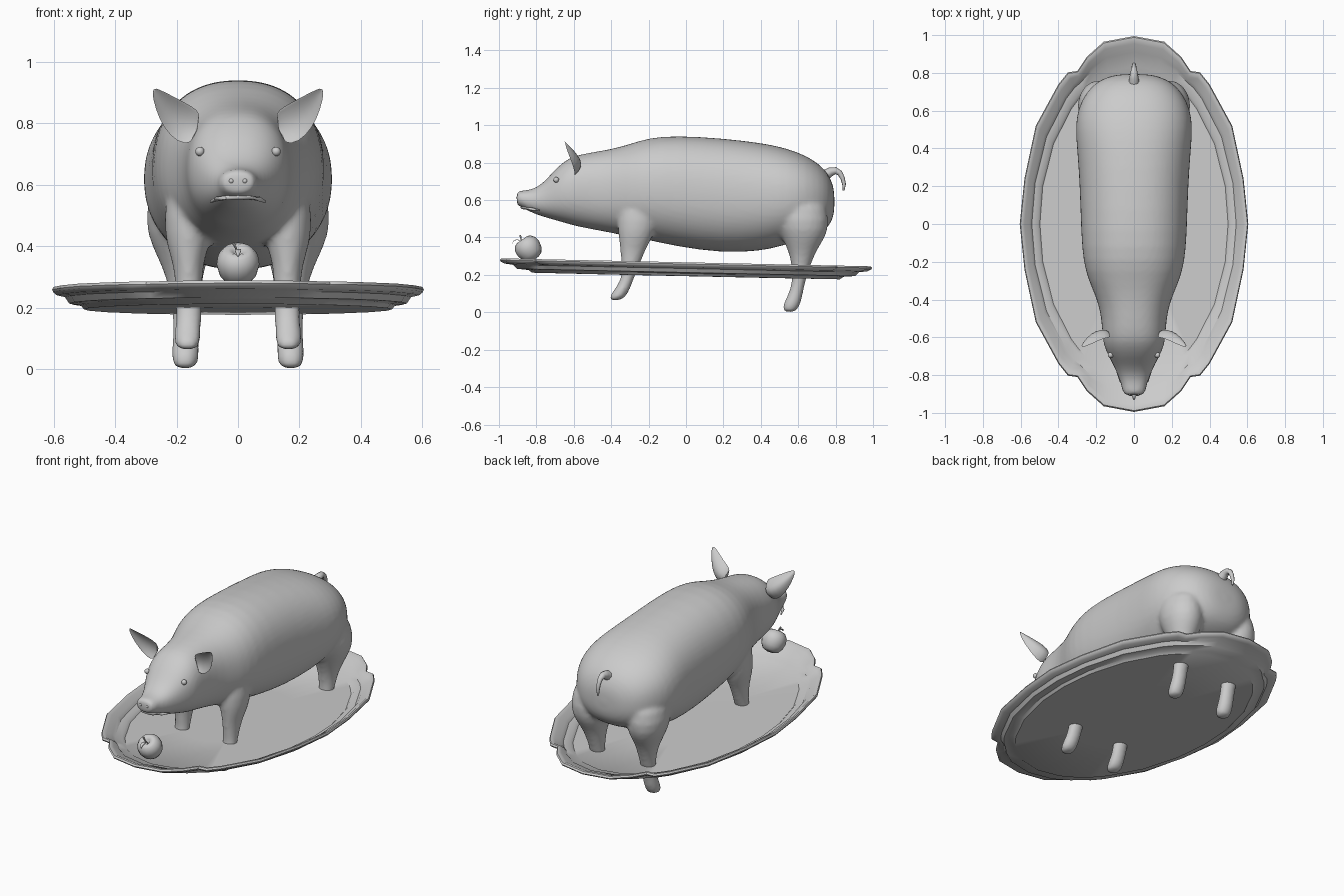
import bpy, bmesh, math
from mathutils import Vector

if "Cube" in bpy.data.objects:
    bpy.data.objects.remove(bpy.data.objects["Cube"])

grey = bpy.data.materials.new("plain grey")
grey.diffuse_color = (0.6, 0.6, 0.6, 1)
grey.use_nodes = True
grey.node_tree.nodes["Principled BSDF"].inputs["Base Color"].default_value = grey.diffuse_color


def finish(name, bm, angle=50):
    bmesh.ops.recalc_face_normals(bm, faces=bm.faces)
    me = bpy.data.meshes.new(name)
    bm.to_mesh(me)
    bm.free()
    ob = bpy.data.objects.new(name, me)
    bpy.context.collection.objects.link(ob)
    me.materials.append(grey)
    bpy.ops.object.select_all(action='DESELECT')
    ob.select_set(True)
    bpy.context.view_layer.objects.active = ob
    bpy.ops.object.shade_smooth_by_angle(angle=math.radians(angle))
    return ob


def loft(bm, rings, caps=True):
    """Skin a list of equal-length point rings."""
    vr = [[bm.verts.new(p) for p in r] for r in rings]
    n = len(vr[0])
    for a, b in zip(vr, vr[1:]):
        for i in range(n):
            bm.faces.new((a[i], a[(i + 1) % n], b[(i + 1) % n], b[i]))
    if caps:
        bm.faces.new(vr[0][::-1])
        bm.faces.new(vr[-1])


def sgnpow(v, e):
    return math.copysign(abs(v) ** e, v)


def body_ring(y, top, bot, w, n=28, e=0.88):
    c, h = (top + bot) / 2, (top - bot) / 2
    return [Vector((w * sgnpow(math.cos(t), e), y, c + h * sgnpow(math.sin(t), e)))
            for t in (2 * math.pi * i / n for i in range(n))]


def leg_ring(z, x, y, rx, ry, tilt, side, n=16):
    return [Vector((side * (x + rx * math.cos(t)), y + ry * math.sin(t), z + tilt * math.sin(t)))
            for t in (2 * math.pi * i / n for i in range(n))]


def tube(bm, pts, radii, n=8):
    pts = [Vector(p) for p in pts]
    rings = []
    for i, p in enumerate(pts):
        d = (pts[min(i + 1, len(pts) - 1)] - pts[max(i - 1, 0)]).normalized()
        ref = Vector((1, 0, 0)) if abs(d.x) < 0.8 else Vector((0, 0, 1))
        u = d.cross(ref).normalized()
        v = d.cross(u)
        rings.append([p + radii[i] * (u * math.cos(2 * math.pi * k / n) + v * math.sin(2 * math.pi * k / n))
                      for k in range(n)])
    loft(bm, rings)


# Pig body: sections (y, top, bottom, half width) from snout to rump
sections = [
    (-.905, .632, .585, .035), (-.903, .645, .572, .055), (-.88, .652, .562, .062),
    (-.85, .652, .545, .068), (-.80, .665, .522, .086), (-.75, .705, .507, .108),
    (-.70, .765, .492, .135), (-.65, .808, .478, .158), (-.60, .838, .462, .168),
    (-.50, .857, .442, .172), (-.40, .873, .424, .195), (-.30, .90, .402, .242),
    (-.20, .935, .385, .27), (-.05, .947, .35, .282), (.20, .932, .314, .288),
    (.40, .907, .326, .303), (.50, .888, .35, .312), (.60, .857, .38, .302),
    (.68, .817, .405, .265), (.74, .768, .435, .215), (.775, .715, .475, .155),
    (.795, .65, .53, .08)]
bm = bmesh.new()
loft(bm, [body_ring(*s) for s in sections])

# Legs: sections (z, x, y, x radius, y radius, tilt)
front = [(.62, .15, -.25, .08, .11, 0), (.48, .16, -.26, .085, .11, 0), (.40, .163, -.27, .07, .092, 0),
         (.34, .162, -.283, .05, .07, 0), (.27, .16, -.294, .044, .054, 0), (.20, .16, -.306, .043, .034, 0),
         (.14, .162, -.33, .043, .038, 0), (.105, .164, -.355, .045, .05, .008), (.075, .165, -.368, .042, .046, .008),
         (.063, .165, -.37, .024, .026, .004)]
hind = [(.64, .18, .60, .10, .14, 0), (.48, .19, .625, .12, .148, 0), (.40, .182, .63, .10, .118, 0),
        (.34, .178, .622, .074, .082, 0), (.27, .172, .618, .054, .056, 0), (.18, .17, .606, .044, .035, 0),
        (.10, .17, .588, .043, .038, 0), (.05, .172, .567, .047, .05, .008), (.015, .172, .558, .043, .043, .006),
        (.0, .172, .558, .025, .025, 0)]
for side in (-1, 1):
    for leg in (front, hind):
        loft(bm, [leg_ring(*s, side) for s in leg])
pig = finish("pig_body", bm)
sub = pig.modifiers.new("round", 'SUBSURF')
sub.levels = sub.render_levels = 1
rem = pig.modifiers.new("fuse", 'REMESH')
rem.mode = 'VOXEL'
rem.voxel_size = 0.012
rem.use_smooth_shade = True
sm = pig.modifiers.new("soften", 'SMOOTH')
sm.factor = 0.5
sm.iterations = 6

# Ears: cupped leaf, rows from root to tip (lower edge, upper edge)
ear_rows = [((.145, -.60, .725), (.115, -.60, .835)), ((.20, -.595, .735), (.15, -.605, .858)),
            ((.243, -.605, .782), (.20, -.625, .884)), ((.270, -.63, .845), (.242, -.645, .905)),
            ((.281, -.648, .905), (.272, -.652, .917))]
for side, name in ((-1, "left_ear"), (1, "right_ear")):
    bm = bmesh.new()
    rings = []
    for lo, hi in ear_rows:
        lo, hi = Vector(lo), Vector(hi)
        wide = (hi - lo).length
        ring = []
        for k in range(12):
            t = 2 * math.pi * k / 12
            u = 0.5 - 0.5 * math.cos(t)
            p = lo.lerp(hi, u)
            back = math.sin(math.pi * u) * wide
            p.y += back * (0.36 if math.sin(t) > 0 else 0.16)   # outer and inner skins
            p.x *= side
            ring.append(p)
        rings.append(ring)
    loft(bm, rings)
    ear = finish(name, bm, 80)
    s = ear.modifiers.new("round", 'SUBSURF')
    s.levels = s.render_levels = 1

# Eyes, nostrils
for side, tag in ((-1, "left"), (1, "right")):
    for part, loc, r in (("eye", (.124, -.694, .708), .015), ("nostril", (.022, -.899, .612), .009)):
        bm = bmesh.new()
        bmesh.ops.create_uvsphere(bm, u_segments=12, v_segments=8, radius=r)
        bmesh.ops.translate(bm, verts=bm.verts, vec=(side * loc[0], loc[1], loc[2]))
        finish(tag + "_" + part, bm)

# Mouth line
bm = bmesh.new()
tube(bm, [(-.088, -.785, .545), (-.07, -.83, .553), (-.035, -.868, .558), (0, -.877, .56),
          (.035, -.868, .558), (.07, -.83, .553), (.088, -.785, .545)],
     [.004, .008, .008, .008, .008, .008, .004])
finish("mouth", bm)

# Curled tail
bm = bmesh.new()
tube(bm, [(0, .74, .73), (0, .775, .752), (0, .80, .757), (0, .822, .745), (0, .837, .718),
          (0, .845, .685), (0, .843, .652)], [.03, .024, .019, .015, .012, .010, .005])
finish("tail", bm, 80)

# Scalloped platter: one quadrant of the outline, mirrored
quad = [(.605, 0), (.58, .24), (.52, .52), (.40, .74), (.35, .803), (.30, .81), (.25, .885), (.16, .965), (0, .995)]
half = quad + [(-x, y) for x, y in quad[-2::-1]]
outline = half + [(x, -y) for x, y in half[-2:0:-1]]


def plate_ring(s, z, scallop):
    ring = []
    for x, y in outline:
        t = math.atan2(y / .995, x / .605)
        ex, ey = .60 * math.cos(t), .985 * math.sin(t)
        px, py = s * (ex + (x - ex) * scallop), s * (ey + (y - ey) * scallop)
        ring.append(Vector((px, py, z - .0215 * py)))   # the platter leans slightly
    return ring


bm = bmesh.new()
loft(bm, [plate_ring(*r) for r in [
    (.40, .193, 0), (.835, .194, 0), (.855, .208, 0), (.915, .213, .2), (.935, .234, .5), (.975, .24, 1),
    (.995, .25, 1), (1, .258, 1), (.993, .267, 1), (.975, .266, 1), (.96, .257, .9), (.92, .243, .4),
    (.90, .225, .2), (.85, .219, 0), (.83, .205, 0), (.40, .204, 0)]])
finish("platter", bm, 40)

# Apple: spun profile, dimple turned towards the front
C, tilt = Vector((0, -.84, .337)), math.radians(35)


def place(x, y, z):
    return C + Vector((x, y * math.cos(tilt) - z * math.sin(tilt), y * math.sin(tilt) + z * math.cos(tilt)))


profile = [(.004, -.054), (.02, -.062), (.045, -.052), (.062, -.028), (.07, .005), (.066, .033),
           (.05, .056), (.032, .063), (.016, .055), (.004, .038)]
bm = bmesh.new()
loft(bm, [[place(r * math.cos(2 * math.pi * k / 16), r * math.sin(2 * math.pi * k / 16), z) for k in range(16)]
          for r, z in profile])
finish("apple", bm, 80)

# Stem and leaf
bm = bmesh.new()
tube(bm, [place(0, 0, .035), (-.005, -.882, .39), (-.016, -.886, .411)], [.003, .003, .005], 6)
finish("apple_stem", bm)
bm = bmesh.new()
rows = [(-.886, .385, .003), (-.905, .39, .010), (-.921, .384, .009), (-.931, .368, .002)]
loft(bm, [[Vector((-w, y, z)), Vector((w, y, z)), Vector((w, y, z - .003)), Vector((-w, y, z - .003))]
          for y, z, w in rows])
finish("apple_leaf", bm)
